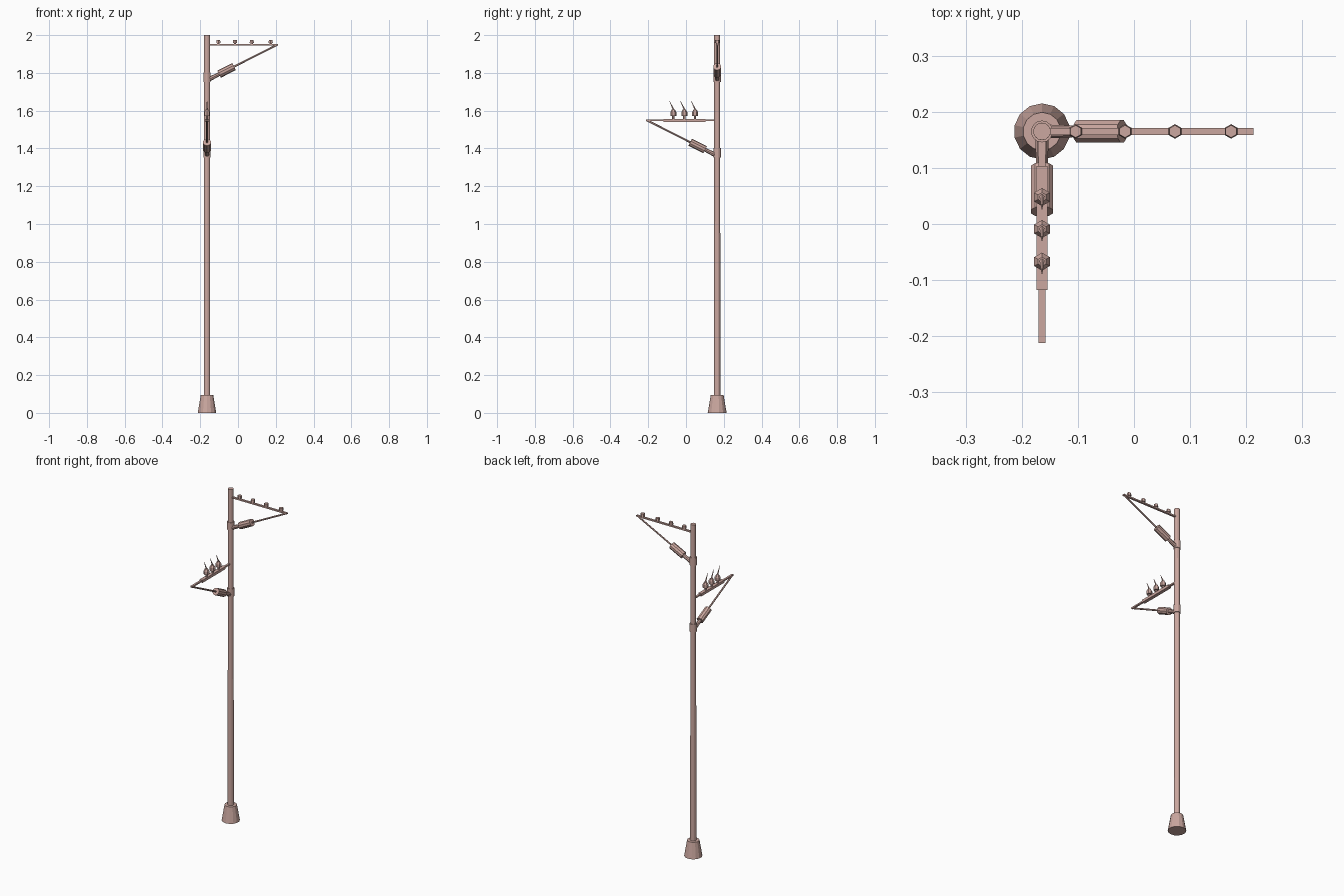
import bpy
from mathutils import Vector

if "Cube" in bpy.data.objects:
    bpy.data.objects.remove(bpy.data.objects["Cube"])

PX, PY = -0.164, 0.165
mat = bpy.data.materials.new("dusty_pink")
mat.diffuse_color = (0.60, 0.39, 0.35, 1)
mat.use_nodes = True
mat.node_tree.nodes["Principled BSDF"].inputs["Base Color"].default_value = mat.diffuse_color


def rod(name, a, b, r1, r2=None, sides=8):
    """Tapered prism running from a to b."""
    a, b = Vector(a), Vector(b)
    d = b - a
    bpy.ops.mesh.primitive_cone_add(vertices=sides, radius1=r1, radius2=r1 if r2 is None else r2,
                                    depth=d.length, location=(a + b) / 2)
    ob = bpy.context.object
    ob.rotation_euler = d.to_track_quat('Z', 'Y').to_euler()
    ob.name = name
    ob.data.materials.append(mat)
    return ob


def box(name, lo, hi):
    lo, hi = Vector(lo), Vector(hi)
    bpy.ops.mesh.primitive_cube_add(size=1, location=(lo + hi) / 2)
    ob = bpy.context.object
    ob.scale = hi - lo
    ob.name = name
    ob.data.materials.append(mat)


# Footing and pole
rod("footing", (PX, PY, 0), (PX, PY, 0.095), 0.05, 0.034, 14)
rod("pole", (PX, PY, 0.09), (PX, PY, 2.0), 0.017, 0.0155, 14)


def bracket(name, z, direction):
    """Horizontal arm with diagonal stay, strain insulator and pole collar."""
    u = Vector(direction)
    base = Vector((PX, PY, 0))

    def at(d, h):
        return base + u * d + Vector((0, 0, h))

    side = Vector((abs(u.y), abs(u.x), 0)) * 0.006
    p, q = at(0, z - 0.004), at(0.377, z + 0.004)
    lo = Vector([min(a, b) for a, b in zip(p, q)]) - side
    hi = Vector([max(a, b) for a, b in zip(p, q)]) + side
    box(name + "_arm", lo, hi)
    foot, tip = at(0.014, z - 0.182), at(0.372, z - 0.001)
    rod(name + "_stay", foot, tip, 0.005, sides=6)
    rod(name + "_stay_socket", foot, foot.lerp(tip, 0.14), 0.012, 0.010, 8)
    rod(name + "_strain_insulator", foot.lerp(tip, 0.14), foot.lerp(tip, 0.36), 0.021, sides=10)
    rod(name + "_collar", at(0, z - 0.197), at(0, z - 0.148), 0.0195, sides=14)


bracket("upper", 1.95, (1, 0, 0))
bracket("lower", 1.55, (0, -1, 0))

# Small hexagonal pins on the upper arm
for x in (-0.104, -0.016, 0.073, 0.173):
    rod("pin_stem", (x, PY, 1.952), (x, PY, 1.96), 0.007, sides=6)
    rod("pin_cap", (x, PY, 1.958), (x, PY, 1.975), 0.013, 0.011, 6)

# Cross plate and spiked insulators on the lower arm
box("lower_plate", (PX - 0.010, -0.118, 1.541), (PX + 0.010, 0.103, 1.557))
for y in (0.048, -0.009, -0.067):
    rod("insulator_stem", (PX, y, 1.555), (PX, y, 1.577), 0.006, sides=6)
    rod("insulator_body", (PX, y, 1.573), (PX, y, 1.592), 0.016, sides=6)
    rod("insulator_top", (PX, y, 1.592), (PX, y, 1.606), 0.016, 0.008, 6)
    rod("insulator_spike", (PX, y + 0.003, 1.600), (PX, y - 0.021, 1.652), 0.005, 0.001, 5)
